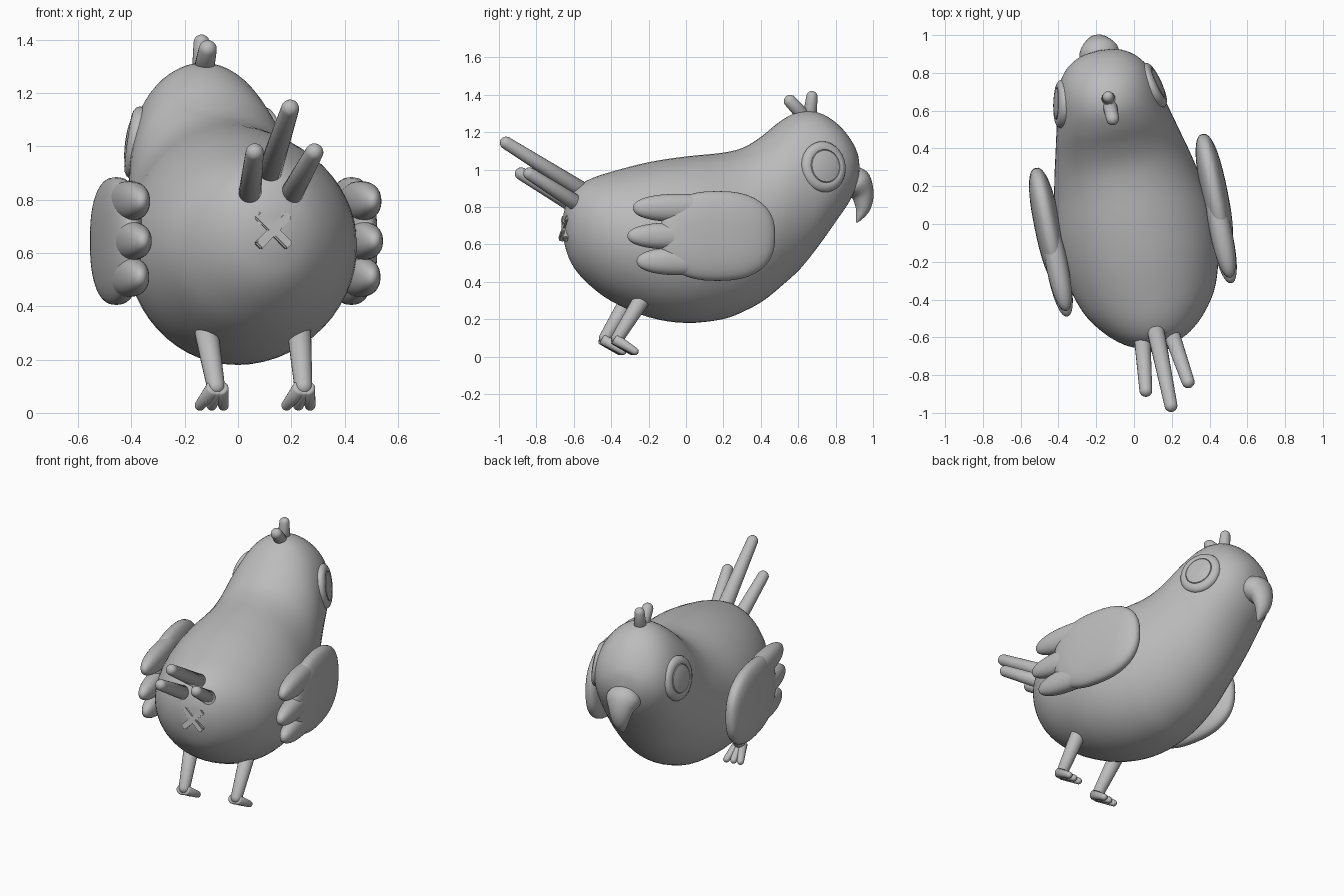
import bpy, bmesh, math
from mathutils import Vector, Matrix

if "Cube" in bpy.data.objects:
    bpy.data.objects.remove(bpy.data.objects["Cube"])

YAW = Matrix.Rotation(math.radians(11.5), 4, 'Z')
grey = bpy.data.materials.new("plain_grey")
grey.diffuse_color = (0.5, 0.5, 0.5, 1)
grey.use_nodes = True
grey.node_tree.nodes["Principled BSDF"].inputs["Base Color"].default_value = grey.diffuse_color


def finish(name, bm, matrix=Matrix(), angle=50):
    bmesh.ops.recalc_face_normals(bm, faces=bm.faces)
    me = bpy.data.meshes.new(name)
    bm.to_mesh(me)
    bm.free()
    me.transform(YAW @ matrix)
    me.materials.append(grey)
    ob = bpy.data.objects.new(name, me)
    bpy.context.collection.objects.link(ob)
    bpy.context.view_layer.objects.active = ob
    for o in bpy.context.selected_objects:
        o.select_set(False)
    ob.select_set(True)
    bpy.ops.object.shade_smooth_by_angle(angle=math.radians(angle))
    return ob


def loft(rings):
    """Skin closed rings of points and cap both ends."""
    bm = bmesh.new()
    rows = [[bm.verts.new(p) for p in r] for r in rings]
    n = len(rows[0])
    for a, b in zip(rows, rows[1:]):
        for i in range(n):
            bm.faces.new((a[i], a[(i + 1) % n], b[(i + 1) % n], b[i]))
    bm.faces.new(rows[0])
    bm.faces.new(rows[-1])
    return bm


def spline(keys, steps):
    """Catmull-Rom samples through tuples."""
    ext = [keys[0]] + keys + [keys[-1]]
    out = []
    for i in range(len(keys) - 1):
        p = [Vector(k) for k in ext[i:i + 4]]
        for s in range(steps):
            t = s / steps
            out.append(0.5 * (2 * p[1] + (p[2] - p[0]) * t
                              + (2 * p[0] - 5 * p[1] + 4 * p[2] - p[3]) * t * t
                              + (3 * p[1] - p[0] - 3 * p[2] + p[3]) * t ** 3))
    return out + [Vector(keys[-1])]


def tube(name, a, b, ra, rb, flat=1.0):
    """Tapered rod with a flat start and a rounded end."""
    a, b = Vector(a), Vector(b)
    d = (b - a).normalized()
    side = Vector((1, 0, 0))
    side = (side - d * side.dot(d)).normalized()
    up = d.cross(side)
    stations = [(a, ra * .8), (a + d * ra * .2, ra)]
    for k in range(7):
        w = math.pi / 2 * k / 6
        stations.append((b - d * rb * (1 - math.sin(w)), max(rb * math.cos(w), .001)))
    rings = [[c + r * (side * math.cos(t) + up * flat * math.sin(t))
              for t in (2 * math.pi * i / 20 for i in range(20))] for c, r in stations]
    return finish(name, loft(rings))


# Body and head: (y, bottom, top, half width) along the bird
body = [(-.665, .68, .70, .01), (-.655, .60, .79, .09), (-.615, .49, .885, .18),
        (-.53, .39, .945, .275), (-.40, .295, .99, .36), (-.2, .21, 1.04, .415),
        (0, .18, 1.07, .425), (.2, .20, 1.09, .39), (.32, .245, 1.12, .365),
        (.42, .30, 1.18, .34), (.52, .38, 1.26, .315), (.62, .47, 1.31, .29),
        (.72, .595, 1.305, .268), (.81, .72, 1.255, .235), (.88, .82, 1.18, .18),
        (.925, .92, 1.10, .10), (.937, .995, 1.02, .01)]
rings = []
for y, lo, hi, w in spline(body, 4):
    c, h = (lo + hi) / 2, (hi - lo) / 2
    rings.append([(w * math.cos(t), y, c + h * math.sin(t))
                  for t in (2 * math.pi * i / 56 for i in range(56))])
finish("body", loft(rings), angle=80)

# Hooked beak: (y, z, radius) along its curve
path = spline([(.875, .955, .07), (.925, .925, .088), (.962, .87, .062),
               (.966, .80, .042), (.945, .745, .02), (.93, .717, .003)], 5)
rings = []
for i, (y, z, r) in enumerate(path):
    q, p = path[min(i + 1, len(path) - 1)], path[max(i - 1, 0)]
    d = Vector((0, q[0] - p[0], q[1] - p[1])).normalized()
    n = Vector((0, -d.z, d.y))
    rings.append([Vector((1.2 * r * math.cos(t), y, z)) + n * r * math.sin(t)
                  for t in (2 * math.pi * k / 28 for k in range(28))])
finish("beak", loft(rings))

# Head tufts
tube("front_tuft", (0, .675, 1.28), (0, .69, 1.42), .038, .03)
tube("rear_tuft", (0, .64, 1.29), (0, .545, 1.39), .038, .034)

# Tail feathers
tube("middle_tail_feather", (0, -.57, .89), (0, -1.01, 1.16), .046, .034)

# Tail cross mark
for s in (-1, 1):
    bm = bmesh.new()
    bmesh.ops.create_cube(bm, size=1, matrix=Matrix.Diagonal((.17, .03, .035, 1)))
    bmesh.ops.bevel(bm, geom=bm.edges[:], offset=.005, segments=2, affect='EDGES')
    m = (Matrix.Translation((0, -.66, .685)) @ Matrix.Rotation(math.radians(-8), 4, 'X')
         @ Matrix.Rotation(math.radians(45 * s), 4, 'Y'))
    finish("cross_bar", bm, m)


def rounded(center, half, power=1.0):
    """Ellipsoid; power below 1 makes its side outline boxier."""
    bm = bmesh.new()
    bmesh.ops.create_uvsphere(bm, u_segments=40, v_segments=24, radius=1,
                              matrix=Matrix.Rotation(math.pi / 2, 4, 'Y'))
    for v in bm.verts:
        v.co = Vector([math.copysign(abs(c) ** power * h, c) for c, h in zip(v.co, half)])
        v.co += Vector(center)
    return bm


for s, label in ((-1, "left"), (1, "right")):
    # Outer tail feather
    tube(label + "_tail_feather", (.075 * s, -.58, .80), (.118 * s, -.905, .995), .044, .034)

    # Wing blade with three feather lobes
    finish(label + "_wing", rounded((.45 * s, .08, .645), (.07, .315, .24), .82), angle=80)
    for y, z, h, r in ((-.13, .795, .25, .075), (-.16, .645, .25, .072), (-.12, .51, .24, .075)):
        finish(label + "_wing_feather", rounded((.443 * s, y, z), (.058, h, r), .9), angle=80)

    # Eye: rimmed disc turned out from the head
    prof = [(.128, -.05), (.137, 0), (.130, .014), (.115, .023), (.098, .027), (.090, .025),
            (.088, .020), (.085, .027), (.06, .033), (.03, .036), (.002, .037)]
    ring = [[(r * .94 * math.cos(t), r * math.sin(t), h)
             for t in (2 * math.pi * i / 40 for i in range(40))] for r, h in prof]
    out = Vector((s * math.cos(math.radians(13)), math.sin(math.radians(13)), .14)).normalized()
    fwd = Vector((0, 0, 1)).cross(out).normalized()
    m = Matrix((fwd, out.cross(fwd), out)).transposed().to_4x4()
    finish(label + "_eye", loft(ring), Matrix.Translation((.252 * s, .70, 1.015)) @ m, 40)

    # Leg and three toes
    tube(label + "_leg", (.178 * s, -.275, .31), (.166 * s, -.425, .07), .045, .034)
    for k in (-1, 0, 1):
        tube(label + "_toe", (.166 * s + .012 * k, -.425, .095),
             (.166 * s + .05 * k, -.305, .018), .03, .02)
